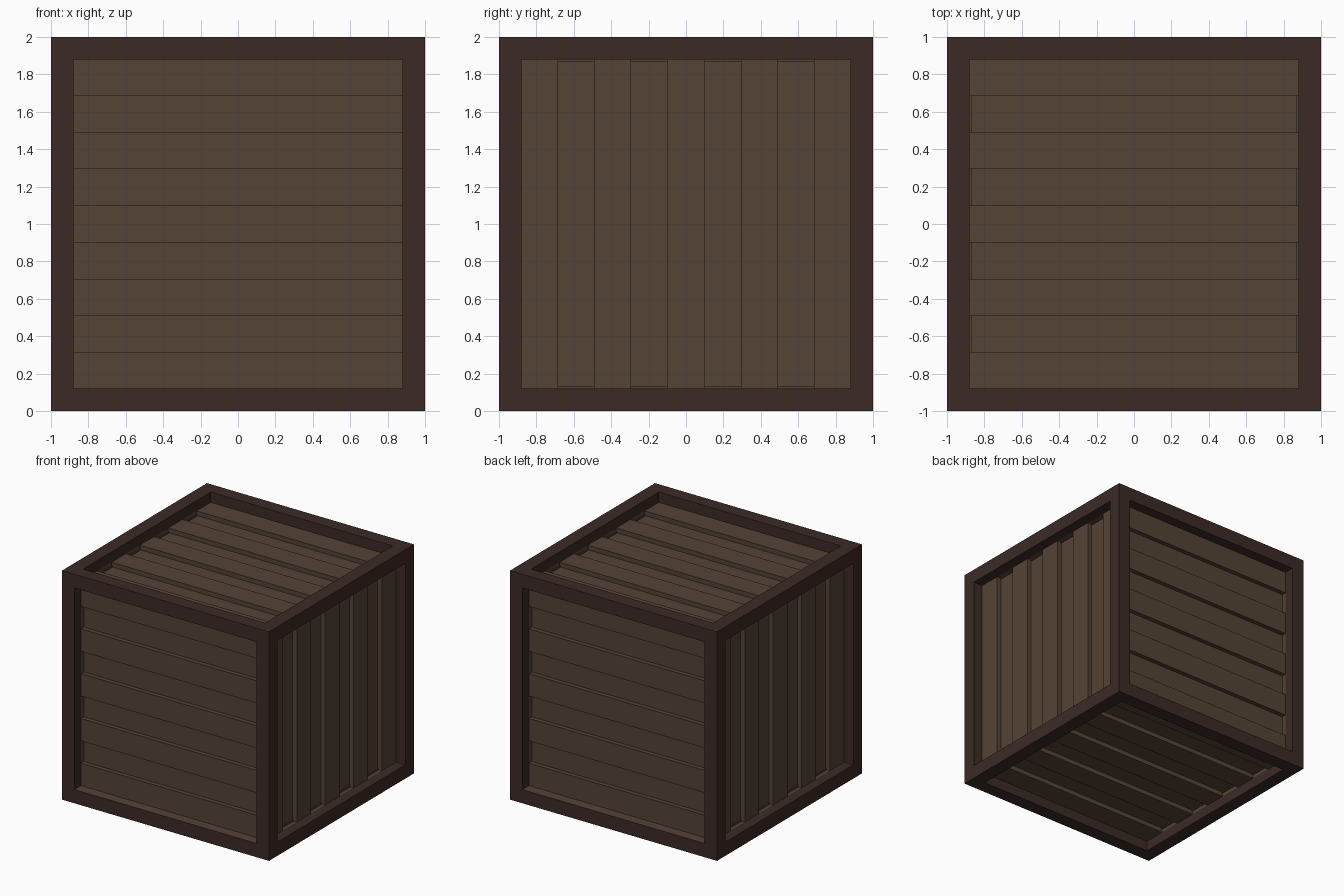
import bpy, bmesh
from mathutils import Vector

if "Cube" in bpy.data.objects:
    bpy.data.objects.remove(bpy.data.objects["Cube"])

H, RIM = 1.0, 0.88          # half size of the crate, half size of each opening
SHALLOW, DEEP = 0.09, 0.13  # recess of the raised and the sunken planks
PLANKS = 9


def material(name, color):
    m = bpy.data.materials.new(name)
    m.diffuse_color = (*color, 1)
    m.use_nodes = True
    m.node_tree.nodes["Principled BSDF"].inputs["Base Color"].default_value = m.diffuse_color
    return m


dark = material("dark_wood", (0.045, 0.023, 0.019))
light = material("light_wood", (0.089, 0.056, 0.036))

# Direction along the planks, direction across them, and if the lower sill is light
X, Y, Z = Vector((1, 0, 0)), Vector((0, 1, 0)), Vector((0, 0, 1))
sides = [(X, Z, True), (-X, Z, True), (Z, -Y, False), (Z, Y, False),
         (X, Y, False), (-X, Y, False)]

frame, planks = bmesh.new(), bmesh.new()


def corners(u0, u1, v0, v1):
    return [(u0, v0), (u1, v0), (u1, v1), (u0, v1)]


def build_side(u, v, light_sill):
    n = u.cross(v)

    def quad(bm, pts):
        return bm.faces.new([bm.verts.new(u * a + v * b + n * (H - d) + Z * H)
                             for a, b, d in pts])

    def ring(bm, outer, d0, inner, d1):
        out = []
        for i in range(4):
            j = (i + 1) % 4
            out.append(quad(bm, [(*outer[i], d0), (*outer[j], d0),
                                 (*inner[j], d1), (*inner[i], d1)]))
        return out

    # Frame border and the walls of its opening
    edge, hole = corners(-H, H, -H, H), corners(-RIM, RIM, -RIM, RIM)
    ring(frame, edge, 0, hole, 0)
    walls = ring(frame, hole, 0, hole, SHALLOW)
    if light_sill:
        walls[0].material_index = 1

    # Planks, every second one sunken
    w = 2 * RIM / PLANKS
    for k in range(PLANKS):
        c = corners(-RIM, RIM, -RIM + k * w, -RIM + (k + 1) * w)
        depth = DEEP if k % 2 else SHALLOW
        if k % 2:
            ring(planks, c, SHALLOW, c, DEEP)
        quad(planks, [(*p, depth) for p in c])


for side in sides:
    build_side(*side)

for name, bm, mats in (("frame", frame, (dark, light)), ("planks", planks, (light,))):
    bmesh.ops.remove_doubles(bm, verts=bm.verts, dist=1e-4)
    me = bpy.data.meshes.new(name)
    bm.to_mesh(me)
    bm.free()
    for m in mats:
        me.materials.append(m)
    bpy.context.collection.objects.link(bpy.data.objects.new(name, me))
